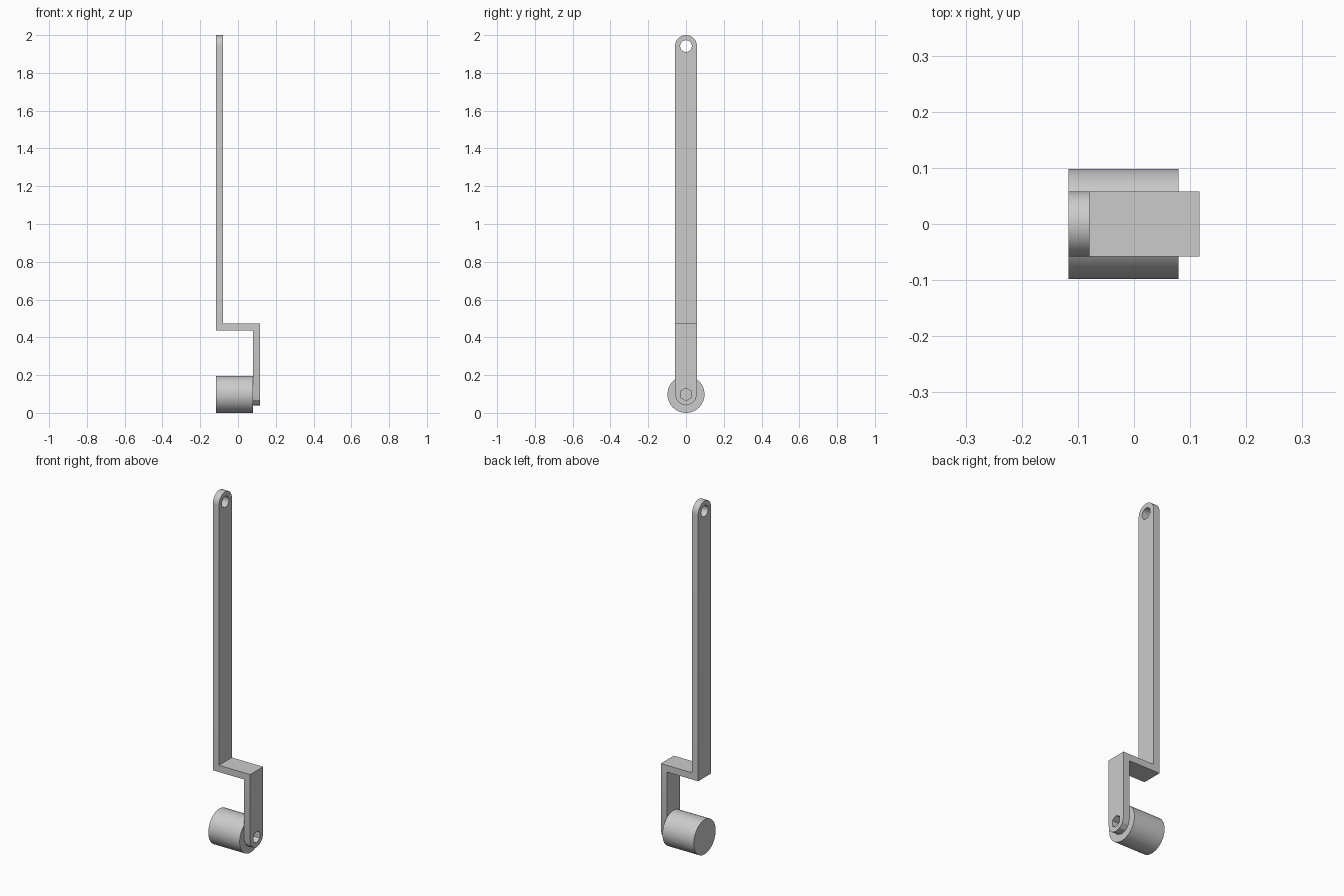
import bpy, bmesh
from math import pi, sin, cos, radians
from mathutils import Vector

cube = bpy.data.objects.get("Cube")
if cube:
    bpy.data.objects.remove(cube, do_unlink=True)

HALF_X = 0.117     # half of the overall width
THICK = 0.038      # strap thickness
STRAP_R = 0.058    # half of the strap width, radius of its ends
ROLLER_R = 0.098
TOP_Z = 2 - STRAP_R
HOLE_R = 0.031

steel = bpy.data.materials.new("grey_steel")
steel.use_nodes = True
grey = (0.6, 0.6, 0.6, 1)
steel.diffuse_color = grey
steel.node_tree.nodes["Principled BSDF"].inputs["Base Color"].default_value = grey


def prism(name, points, offset):
    """Extrude a closed outline along the offset vector."""
    bm = bmesh.new()
    face = bm.faces.new([bm.verts.new(p) for p in points])
    new = bmesh.ops.extrude_face_region(bm, geom=[face])["geom"]
    verts = [v for v in new if isinstance(v, bmesh.types.BMVert)]
    bmesh.ops.translate(bm, verts=verts, vec=Vector(offset))
    bmesh.ops.recalc_face_normals(bm, faces=bm.faces)
    mesh = bpy.data.meshes.new(name)
    bm.to_mesh(mesh)
    bm.free()
    mesh.materials.append(steel)
    obj = bpy.data.objects.new(name, mesh)
    bpy.context.collection.objects.link(obj)
    return obj


def arc(x, z, radius, start, end, steps):
    """Points of an arc in the y-z plane."""
    angles = [start + (end - start) * i / steps for i in range(steps + 1)]
    return [(x, radius * cos(a), z + radius * sin(a)) for a in angles]


def disc(name, x, z, radius, sides, length, turn=0):
    return prism(name, arc(x, z, radius, turn, turn + 2 * pi, sides)[:-1], (length, 0, 0))


def cut(obj, cutter, operation):
    """Apply a boolean and discard the cutter."""
    cutter.hide_render = True
    mod = obj.modifiers.new("cut", 'BOOLEAN')
    mod.operation = operation
    mod.solver = 'EXACT'
    mod.object = cutter
    bpy.context.view_layer.objects.active = obj
    bpy.ops.object.modifier_apply(modifier=mod.name)
    bpy.data.objects.remove(cutter, do_unlink=True)


def smooth(obj, angle):
    bpy.ops.object.select_all(action='DESELECT')
    obj.select_set(True)
    bpy.context.view_layer.objects.active = obj
    bpy.ops.object.shade_smooth_by_angle(angle=radians(angle))


# Cranked strap: stepped side profile, extruded wide and trimmed to its rounded outline
inner = HALF_X - THICK
step_top = 0.473
step_low = step_top - THICK
profile = [(-HALF_X, 2.1), (-HALF_X, step_low), (inner, step_low), (inner, -0.1),
           (HALF_X, -0.1), (HALF_X, step_top), (-inner, step_top), (-inner, 2.1)]
arm = prism("cranked_arm", [(x, -0.1, z) for x, z in profile], (0, 0.2, 0))
outline = arc(-0.3, TOP_Z, STRAP_R, 0, pi, 24) + arc(-0.3, ROLLER_R, STRAP_R, pi, 2 * pi, 6)
cut(arm, prism("outline_cutter", outline, (0.6, 0, 0)), 'INTERSECT')

# Round pivot hole at the top, six-sided socket at the roller
cut(arm, disc("pivot_cutter", -0.2, TOP_Z, HOLE_R, 32, 0.2), 'DIFFERENCE')
cut(arm, disc("socket_cutter", 0.05, ROLLER_R, HOLE_R + 0.002, 6, 0.2, pi / 6), 'DIFFERENCE')
smooth(arm, 25)

# Roller beside the lower end of the arm
roller = disc("roller", -HALF_X, ROLLER_R, ROLLER_R, 64, HALF_X + inner)
smooth(roller, 30)
